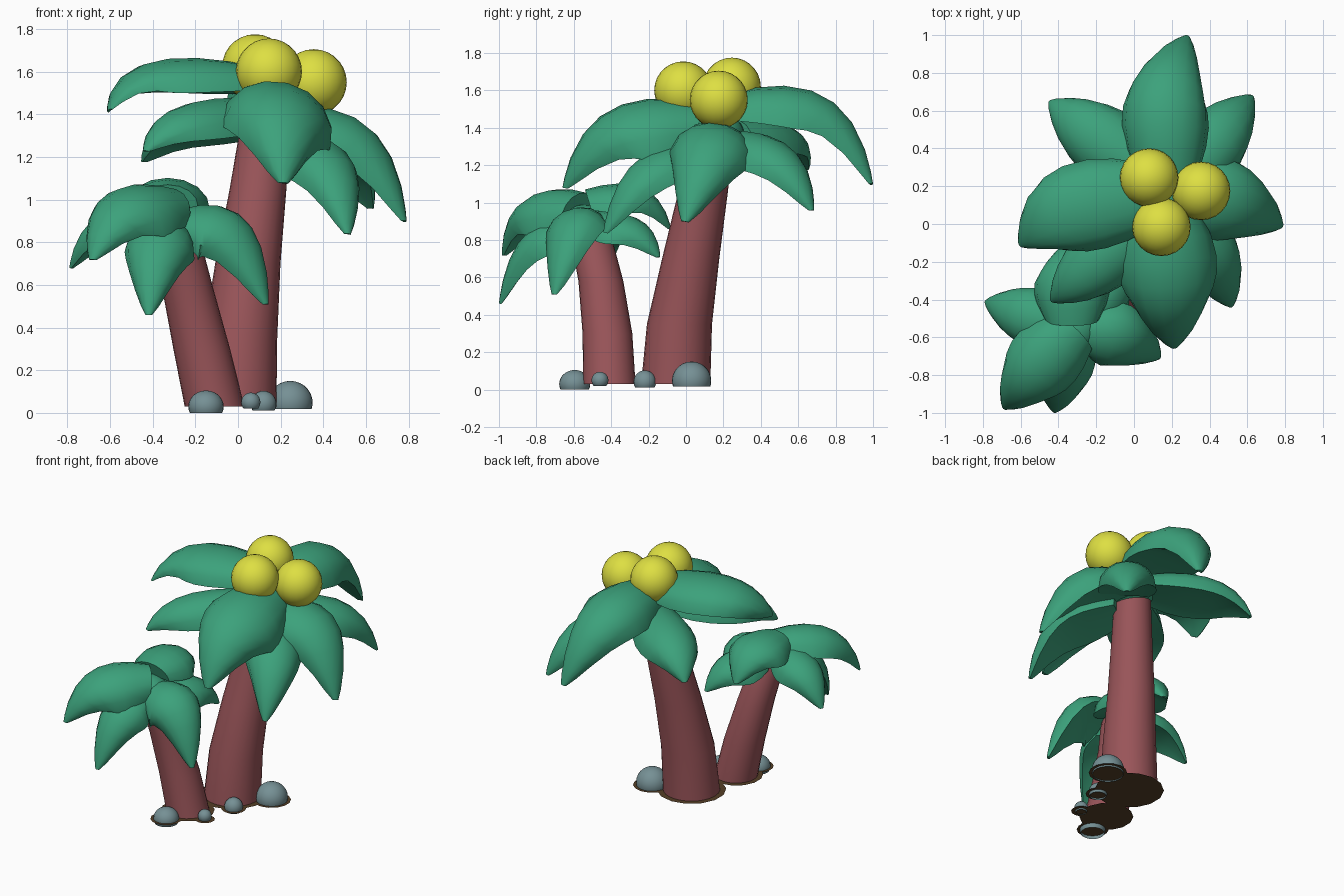
import bpy, bmesh, math
from mathutils import Vector

if "Cube" in bpy.data.objects:
    bpy.data.objects.remove(bpy.data.objects["Cube"])


def material(name, rgb):
    m = bpy.data.materials.new(name)
    m.use_nodes = True
    color = (*rgb, 1)
    m.diffuse_color = color
    bsdf = m.node_tree.nodes["Principled BSDF"]
    bsdf.inputs["Base Color"].default_value = color
    bsdf.inputs["Roughness"].default_value = 0.8
    return m


GREEN = material("leaf green", (0.045, 0.36, 0.2))
BARK = material("red brown bark", (0.32, 0.09, 0.1))
YELLOW = material("fruit yellow", (0.73, 0.74, 0.055))
STONE = material("stone grey", (0.18, 0.28, 0.3))
SOIL = material("dark soil", (0.09, 0.05, 0.02))


def finish(name, bm, mat, angle=42):
    bmesh.ops.recalc_face_normals(bm, faces=bm.faces)
    mesh = bpy.data.meshes.new(name)
    bm.to_mesh(mesh)
    bm.free()
    mesh.materials.append(mat)
    ob = bpy.data.objects.new(name, mesh)
    bpy.context.collection.objects.link(ob)
    bpy.ops.object.select_all(action="DESELECT")
    ob.select_set(True)
    bpy.context.view_layer.objects.active = ob
    bpy.ops.object.shade_smooth_by_angle(angle=math.radians(angle))
    return ob


def loft(name, rings, mat):
    """Skin a list of closed rings and cap both ends."""
    bm = bmesh.new()
    loops = [[bm.verts.new(p) for p in ring] for ring in rings]
    n = len(loops[0])
    for a, b in zip(loops, loops[1:]):
        for i in range(n):
            j = (i + 1) % n
            bm.faces.new((a[i], a[j], b[j], b[i]))
    bm.faces.new(loops[0])
    bm.faces.new(loops[-1])
    return finish(name, bm, mat)


def trunk(name, stations, sides=24):
    rings = []
    for x, y, z, r in stations:
        angles = [math.tau * i / sides for i in range(sides)]
        rings.append([(x + r * math.cos(a), y + r * math.sin(a), z) for a in angles])
    return loft(name, rings, BARK)


# Leaf outline: position along the spine, share of the full width
OUTLINE = [(0, 0.72), (0.12, 0.92), (0.25, 1), (0.4, 0.98), (0.55, 0.88),
           (0.7, 0.71), (0.85, 0.47), (0.95, 0.25), (1, 0.09)]
# Dome cross-section: sideways share and drop below the ridge
DOME = [(-math.cos(math.pi * i / 8), 1 - math.sin(math.pi * i / 8) ** 0.9)
        for i in range(9)]


def leaf(name, base, tip, width, lift, bend=0, roll=0, depth=0.95):
    """Thick arched leaf with a domed top and a nearly flat underside."""
    b, t = Vector(base), Vector(tip)
    flat = Vector((t.x - b.x, t.y - b.y, 0)).normalized()
    right = Vector((flat.y, -flat.x, 0))
    c = b.lerp(t, 0.85) + right * bend
    c.z = b.z + lift
    rings = []
    for s, share in OUTLINE:
        p = b * (1 - s) ** 2 + c * 2 * s * (1 - s) + t * s * s
        tangent = ((c - b) * (1 - s) + (t - c) * s).normalized()
        side = (right - tangent * right.dot(tangent)).normalized()
        normal = side.cross(tangent).normalized()
        out = side * math.cos(roll) + normal * math.sin(roll)
        up = normal * math.cos(roll) - side * math.sin(roll)
        half = width * share / 2
        h = half * depth
        # The leaf rolls about the middle of its thickness
        ridge = p - normal * h * 0.5 + up * h * 0.5
        top = [ridge + out * u * half - up * h * drop for u, drop in DOME]
        under = [ridge + out * u * half - up * h * 0.92 for u in (0.5, 0, -0.5)]
        rings.append(top + under)
    return loft(name, rings, GREEN)


def ball(name, center, radius, mat, squash=1, floor=None):
    bm = bmesh.new()
    bmesh.ops.create_uvsphere(bm, u_segments=24, v_segments=14, radius=radius)
    for v in bm.verts:
        v.co.z *= squash
        v.co += Vector(center)
    if floor is not None:
        geom = bm.verts[:] + bm.edges[:] + bm.faces[:]
        bmesh.ops.bisect_plane(bm, geom=geom, plane_co=(0, 0, floor),
                               plane_no=(0, 0, -1), clear_outer=True)
    return finish(name, bm, mat)


def soil(name, x, y, z, radius):
    bm = bmesh.new()
    bmesh.ops.create_circle(bm, cap_ends=True, segments=14, radius=radius)
    bmesh.ops.translate(bm, verts=bm.verts, vec=(x, y, z))
    return finish(name, bm, SOIL)


# Trunks
trunk("tall_trunk", [(-0.005, -0.055, 0.03, 0.185), (0.01, -0.035, 0.35, 0.174),
                     (0.046, 0.025, 0.7, 0.153), (0.094, 0.09, 1.05, 0.133),
                     (0.13, 0.14, 1.35, 0.118)])
trunk("short_trunk", [(-0.11, -0.41, 0.03, 0.14), (-0.17, -0.42, 0.3, 0.133),
                      (-0.235, -0.455, 0.58, 0.12), (-0.28, -0.5, 0.78, 0.112),
                      (-0.31, -0.53, 0.88, 0.1)])

# Crown cores that join the leaves
ball("tall_crown_core", (0.16, 0.14, 1.37), 0.17, GREEN, 0.7)
ball("short_crown_core", (-0.32, -0.55, 0.89), 0.13, GREEN, 0.75)

# Leaves of the tall palm
leaf("tall_leaf_front", (0.18, 0.08, 1.53), (0.215, -0.66, 1.08), 0.54, 0.13, -0.02, 0.24)
leaf("tall_leaf_back", (0.17, 0.22, 1.58), (0.28, 1.0, 1.1), 0.46, 0.2, -0.12)
leaf("tall_leaf_right", (0.1, 0.16, 1.62), (-0.61, -0.11, 1.42), 0.48, 0.15, 0.15, 0, 0.68)
leaf("tall_leaf_left", (0.2, 0.15, 1.42), (0.79, -0.01, 0.9), 0.47, 0.1, -0.1)
leaf("tall_leaf_front_left", (0.2, 0.08, 1.33), (0.52, -0.44, 0.84), 0.37, 0.02, -0.07)
leaf("tall_leaf_back_left", (0.24, 0.22, 1.38), (0.63, 0.68, 0.96), 0.38, 0.04)
leaf("tall_leaf_front_right", (0.1, 0.05, 1.47), (-0.44, -0.41, 1.23), 0.37, 0.05)
leaf("tall_leaf_back_right", (0.1, 0.24, 1.45), (-0.45, 0.65, 1.18), 0.39, 0.06)

# Leaves of the short palm
leaf("short_leaf_front_right", (-0.3, -0.56, 1.05), (-0.69, -0.98, 0.72), 0.4, 0.1, 0, 0.25)
leaf("short_leaf_back", (-0.33, -0.54, 1.07), (-0.33, -0.08, 0.86), 0.4, 0.12, 0, 0, 0.8)
leaf("short_leaf_left", (-0.26, -0.58, 0.95), (0.14, -0.71, 0.51), 0.37, 0.1, -0.03, -0.45)
leaf("short_leaf_front", (-0.33, -0.63, 0.92), (-0.42, -1.0, 0.46), 0.33, 0, 0, 0.2)
leaf("short_leaf_right", (-0.39, -0.54, 0.98), (-0.79, -0.41, 0.68), 0.32, 0.03)
leaf("short_leaf_back_left", (-0.26, -0.49, 0.95), (-0.05, -0.14, 0.71), 0.34, 0.03)

# Fruit cluster
for label, center in [("back", (0.08, 0.245, 1.62)), ("left", (0.355, 0.175, 1.55)),
                      ("front", (0.145, -0.015, 1.6))]:
    ball("fruit_" + label, center, 0.155, YELLOW)

# Stones, each on its own patch of soil
for i, (x, y, floor, r, top) in enumerate([
        (-0.15, -0.595, 0, 0.083, 0.105), (0.06, -0.46, 0.02, 0.045, 0.095),
        (0.12, -0.22, 0.012, 0.06, 0.103), (0.245, 0.03, 0.018, 0.105, 0.15)]):
    middle = floor + 0.03
    ball(f"stone_{i + 1}", (x, y, middle), r, STONE, (top - middle) / r, floor)
    soil(f"stone_soil_{i + 1}", x, y, 0.028, r + 0.02)

# Soil under the trunks
soil("tall_trunk_soil", -0.005, -0.055, 0.029, 0.225)
soil("short_trunk_soil", -0.11, -0.41, 0.0285, 0.175)
